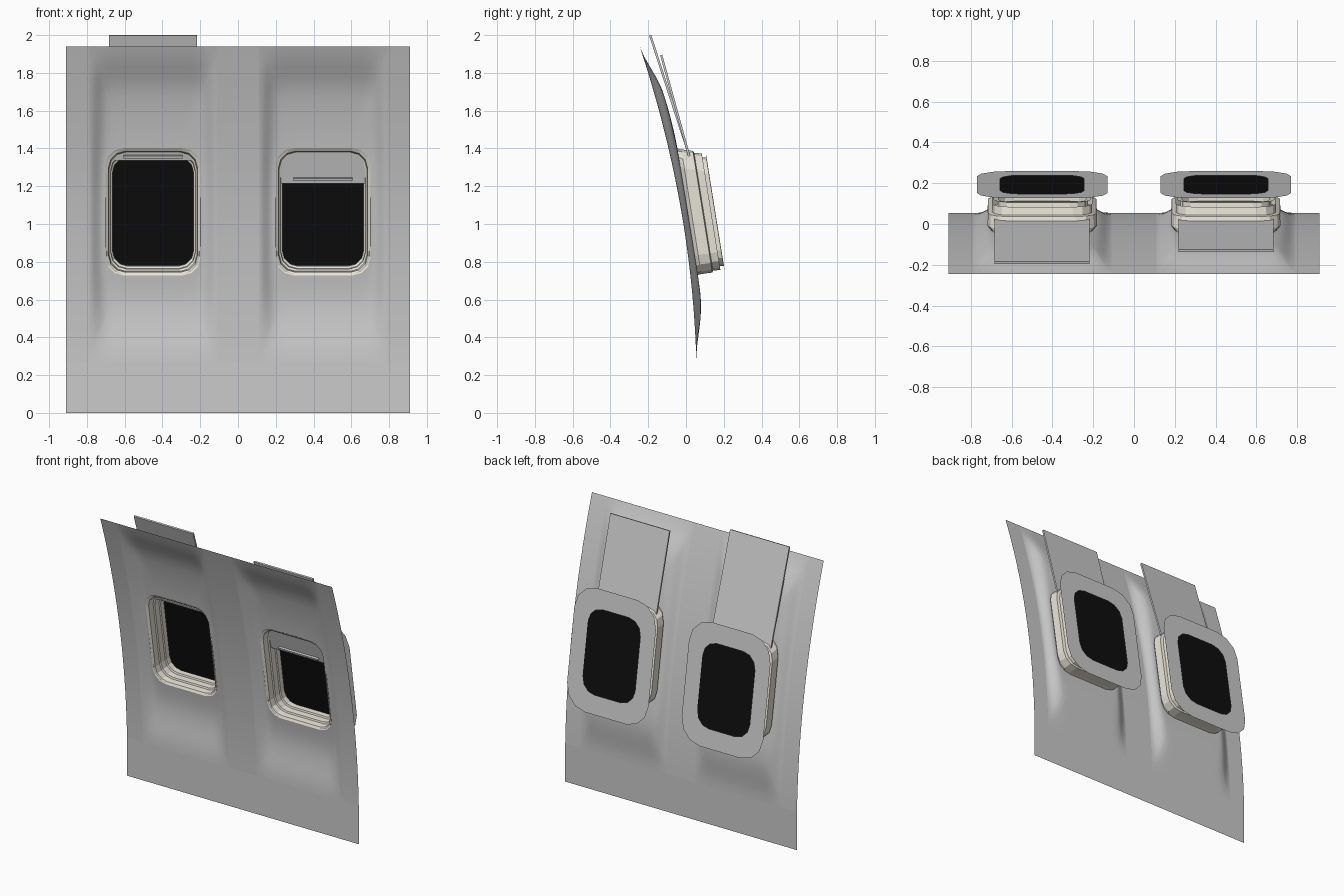
import bpy, math
from mathutils import Vector

if "Cube" in bpy.data.objects:
    bpy.data.objects.remove(bpy.data.objects["Cube"])

ZC, Y0, TILT = 1.065, 0.008, 0.16      # window centre height, depth, lean
Z0, Z1, BAY = 0.27, 1.94, 0.34         # bay bottom, top, half width


def material(name, col):
    m = bpy.data.materials.new(name)
    m.diffuse_color = (*col, 1)
    m.use_nodes = True
    m.node_tree.nodes["Principled BSDF"].inputs["Base Color"].default_value = m.diffuse_color
    return m


cream = material("cream", (0.80, 0.77, 0.68))
black = material("black", (0.004, 0.004, 0.004))


def make(name, verts, faces, mat=None, smooth=None):
    me = bpy.data.meshes.new(name)
    me.from_pydata(verts, [], faces)
    me.validate()
    ob = bpy.data.objects.new(name, me)
    bpy.context.collection.objects.link(ob)
    if mat:
        me.materials.append(mat)
    if smooth:
        bpy.ops.object.select_all(action='DESELECT')
        bpy.context.view_layer.objects.active = ob
        ob.select_set(True)
        bpy.ops.object.shade_smooth_by_angle(angle=math.radians(smooth))
    return ob


def bridge(loops, n):
    return [(k * n + i, k * n + (i + 1) % n, (k + 1) * n + (i + 1) % n, (k + 1) * n + i)
            for k in range(loops - 1) for i in range(n)]


def step(t):
    t = max(0, min(1, t))
    return t * t * (3 - 2 * t)


def wall_y(z):
    t = max(0, z - Z0)
    return 0.055 - 0.0277 * t - 0.091 * t * t


def bay_y(u, z):
    d = 0.042 * step((z - Z0) / 0.4) * step((Z1 - z) / 0.25)
    return wall_y(z) + d * step((BAY - abs(u)) / 0.10)


def window_y(v, d=0):
    return Y0 + d - TILT * v


def oval_scale(u, v, a, b, n=5.0):
    return (abs(u / a) ** n + abs(v / b) ** n) ** (-1 / n)


def oval(cx, d, a, b, n=5.0):
    # rounded rectangle loop with three flats per corner
    pts = []
    r = a * (0.38 if n >= 5 else 0.5)
    for sx, sz, a0 in ((1, 1, 0), (-1, 1, 90), (-1, -1, 180), (1, -1, 270)):
        for k in range(4):
            t = math.radians(a0 + 30 * k)
            u = sx * (a - r) + r * math.cos(t)
            v = sz * (b - r) + r * math.sin(t)
            pts.append((cx + u, window_y(v, d), ZC + v))
    return pts


def window_bay(name, cx):
    # rectangle perimeter, pulled in ring by ring to the window opening
    lo, hi, nh, nv = Z0 - ZC, Z1 - ZC, 12, 24
    rim = [(-BAY + 2 * BAY * i / nh, lo) for i in range(nh)]
    rim += [(BAY, lo + (hi - lo) * i / nv) for i in range(nv)]
    rim += [(BAY - 2 * BAY * i / nh, hi) for i in range(nh)]
    rim += [(-BAY, hi - (hi - lo) * i / nv) for i in range(nv)]
    rings, verts = 11, []
    for k in range(rings):
        t = k / (rings - 1)
        for u, v in rim:
            s = oval_scale(u, v, 0.25, 0.335)
            f = s + (1 - s) * t
            pu, pv = u * f, v * f
            w = (1 - t) ** 2
            y = window_y(pv) * w + bay_y(pu, ZC + pv) * (1 - w)
            verts.append((cx + pu, y, ZC + pv))
    make(name, verts, bridge(rings, len(rim)), smooth=30)


def strip(name, x0, x1, zs):
    verts = [(x, wall_y(z), z) for z in zs for x in (x0, x1)]
    faces = [(2 * i, 2 * i + 1, 2 * i + 3, 2 * i + 2) for i in range(len(zs) - 1)]
    make(name, verts, faces, smooth=30)


def sleeve(name, cx, profile, mat=None, n=5.0):
    verts = [p for d, a, b in profile for p in oval(cx, d, a, b, n)]
    make(name, verts, bridge(len(profile), 16), mat)


def slab(name, cx, hw, bottom, top, thick):
    b, t = Vector((0, *bottom)), Vector((0, *top))
    off = Vector((0, (t - b).z, -(t - b).y)).normalized() * thick
    verts = [Vector((cx + sx * hw, 0, 0)) + p + o
             for o in (Vector(), off) for p, sx in ((b, -1), (b, 1), (t, 1), (t, -1))]
    make(name, verts, [(0, 1, 2, 3), (7, 6, 5, 4)] +
         [(i, i + 4, (i + 1) % 4 + 4, (i + 1) % 4) for i in range(4)])


# wall pillars and lower skirt
rows = [Z0 + (Z1 - Z0) * i / 24 for i in range(25)]
strip("pillar_left", -0.91, -0.79, rows)
strip("pillar_middle", -0.11, 0.11, rows)
strip("pillar_right", 0.79, 0.91, rows)
strip("lower_skirt", -0.91, 0.91, [0, Z0])

# (side, centre, shade bottom, shade top)
for side, cx, low, high in (("left", -0.45, (0.02, 1.335), (-0.195, 1.997)),
                            ("right", 0.45, (0.05, 1.215), (-0.137, 1.893))):
    window_bay("window_bay_" + side, cx)
    # stepped frame and its outer flange
    sleeve("window_frame_" + side, cx,
           [(-0.004, 0.252, 0.337), (0.006, 0.236, 0.320), (0.05, 0.232, 0.315),
            (0.055, 0.224, 0.303), (0.10, 0.222, 0.300), (0.105, 0.215, 0.288),
            (0.145, 0.215, 0.286), (0.147, 0.24, 0.31)], cream)
    sleeve("frame_flange_" + side, cx,
           [(0.0, 0.25, 0.335), (0.02, 0.268, 0.33), (0.08, 0.265, 0.322),
            (0.085, 0.245, 0.312), (0.125, 0.243, 0.308)], cream)
    # outer ring and dark pane
    sleeve("outer_ring_" + side, cx, [(0.185, 0.32, 0.415), (0.185, 0.206, 0.285)], n=4)
    make("pane_" + side, oval(cx, 0.176, 0.25, 0.332), [tuple(range(16))], black)
    # sliding shade with grip
    slab("shade_" + side, cx, 0.2325, low, high, 0.012)
    slab("shade_grip_" + side, cx, 0.155, (low[0] - 0.019, low[1] + 0.012),
         (low[0] - 0.023, low[1] + 0.026), 0.018)
